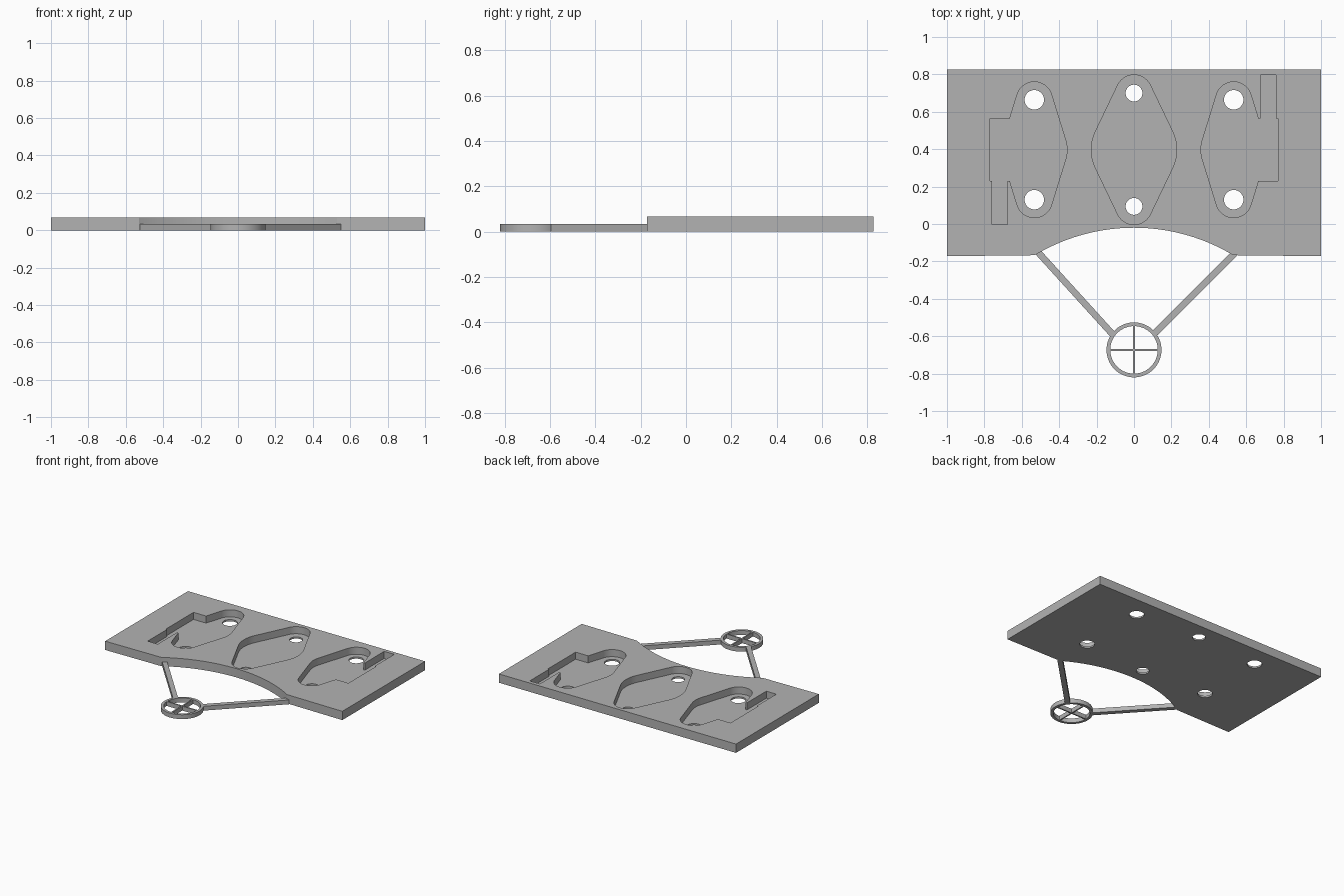
import bpy, bmesh
from math import sin, cos, pi, radians, asin
from mathutils import Vector
from mathutils.geometry import convex_hull_2d

cube = bpy.data.objects.get("Cube")
if cube:
    bpy.data.objects.remove(cube, do_unlink=True)

PLATE_TOP, FLOOR, FRAME_TOP = 0.067, 0.013, 0.033
MID_Y = 0.397          # centre line of the pockets
RING = Vector((0, -0.673))

grey = bpy.data.materials.new("plain grey")
grey.use_nodes = True
colour = (0.45, 0.45, 0.45, 1)
grey.diffuse_color = colour
grey.node_tree.nodes["Principled BSDF"].inputs["Base Color"].default_value = colour


def circle(x, y, r, n=64):
    return [(x + r * cos(2 * pi * i / n), y + r * sin(2 * pi * i / n)) for i in range(n)]


def rect(x0, x1, y0, y1):
    return [(x0, y0), (x1, y0), (x1, y1), (x0, y1)]


def bar(a, b, width):
    a, b = Vector(a), Vector(b)
    d = (b - a).normalized() * width / 2
    side = Vector((-d.y, d.x))
    return [a - side, b - side, b + side, a + side]


def lens(x, spread, end_r, mid_r):
    """Rounded diamond: hull of two end circles and a larger middle one."""
    pts = (circle(x, MID_Y + spread, end_r) + circle(x, MID_Y - spread, end_r)
           + circle(x, MID_Y, mid_r, 96))
    return [pts[i] for i in convex_hull_2d(pts)]


def half_turn(outline):
    return [(-x, 2 * MID_Y - y) for x, y in outline]


def prism(name, outline, z0, z1):
    bm = bmesh.new()
    face = bm.faces.new([bm.verts.new((p[0], p[1], z0)) for p in outline])
    ext = bmesh.ops.extrude_face_region(bm, geom=[face])
    verts = [v for v in ext["geom"] if isinstance(v, bmesh.types.BMVert)]
    bmesh.ops.translate(bm, verts=verts, vec=(0, 0, z1 - z0))
    bmesh.ops.recalc_face_normals(bm, faces=bm.faces)
    mesh = bpy.data.meshes.new(name)
    bm.to_mesh(mesh)
    bm.free()
    mesh.materials.append(grey)
    obj = bpy.data.objects.new(name, mesh)
    bpy.context.collection.objects.link(obj)
    return obj


def cut(target, outline, z0):
    cutter = prism("cutter", outline, z0, 0.2)
    cutter.hide_render = True
    mod = target.modifiers.new("cut", "BOOLEAN")
    mod.operation, mod.solver, mod.object = "DIFFERENCE", "EXACT", cutter
    bpy.context.view_layer.objects.active = target
    bpy.ops.object.modifier_apply(modifier=mod.name)
    bpy.data.objects.remove(cutter, do_unlink=True)


def smooth(obj):
    bpy.ops.object.select_all(action="DESELECT")
    obj.select_set(True)
    bpy.context.view_layer.objects.active = obj
    bpy.ops.object.shade_smooth_by_angle(angle=radians(25))


# Plate with an arched front edge
front, back, arch_x, arch_r, arch_y = -0.172, 0.826, 0.53, 1.03, -1.05
half = asin(arch_x / arch_r)
arch = [(arch_r * sin(a), arch_y + arch_r * cos(a))
        for a in (half * (i / 24 - 1) for i in range(49))]
plate = prism("plate", [(-1, front)] + arch + [(1, front), (1, back), (-1, back)],
              0, PLATE_TOP)

# Pockets: centre diamond, and a side pocket repeated by a half turn
cut(plate, lens(0, 0.303, 0.097, 0.228), FLOOR)
side_pocket = [lens(0.533, 0.267, 0.096, 0.175),
               rect(0.56, 0.77, 0.23, 0.564),
               rect(0.675, 0.76, 0.4, 0.797)]
for outline in side_pocket:
    cut(plate, outline, FLOOR)
    cut(plate, half_turn(outline), FLOOR)

# Through holes
for x, spread, r in ((0, 0.303, 0.045), (0.533, 0.267, 0.052), (-0.533, 0.267, 0.052)):
    for s in (-1, 1):
        cut(plate, circle(x, MID_Y + s * spread, r, 48), -0.1)
smooth(plate)

# Ring with crossbars
ring = prism("ring", circle(*RING, 0.147), 0, FRAME_TOP)
cut(ring, circle(*RING, 0.127), -0.1)
smooth(ring)
for name, d in (("crossbar_wide", Vector((0.135, 0))), ("crossbar_deep", Vector((0, 0.135)))):
    prism(name, bar(RING - d, RING + d, 0.01), 0, FRAME_TOP)

# Arms joining the ring to the plate
prism("right_arm", bar((-0.512, -0.152), (-0.116, -0.588), 0.035), 0, FRAME_TOP)
prism("left_arm", bar((0.538, -0.157), (0.113, -0.582), 0.037), 0, FRAME_TOP)
